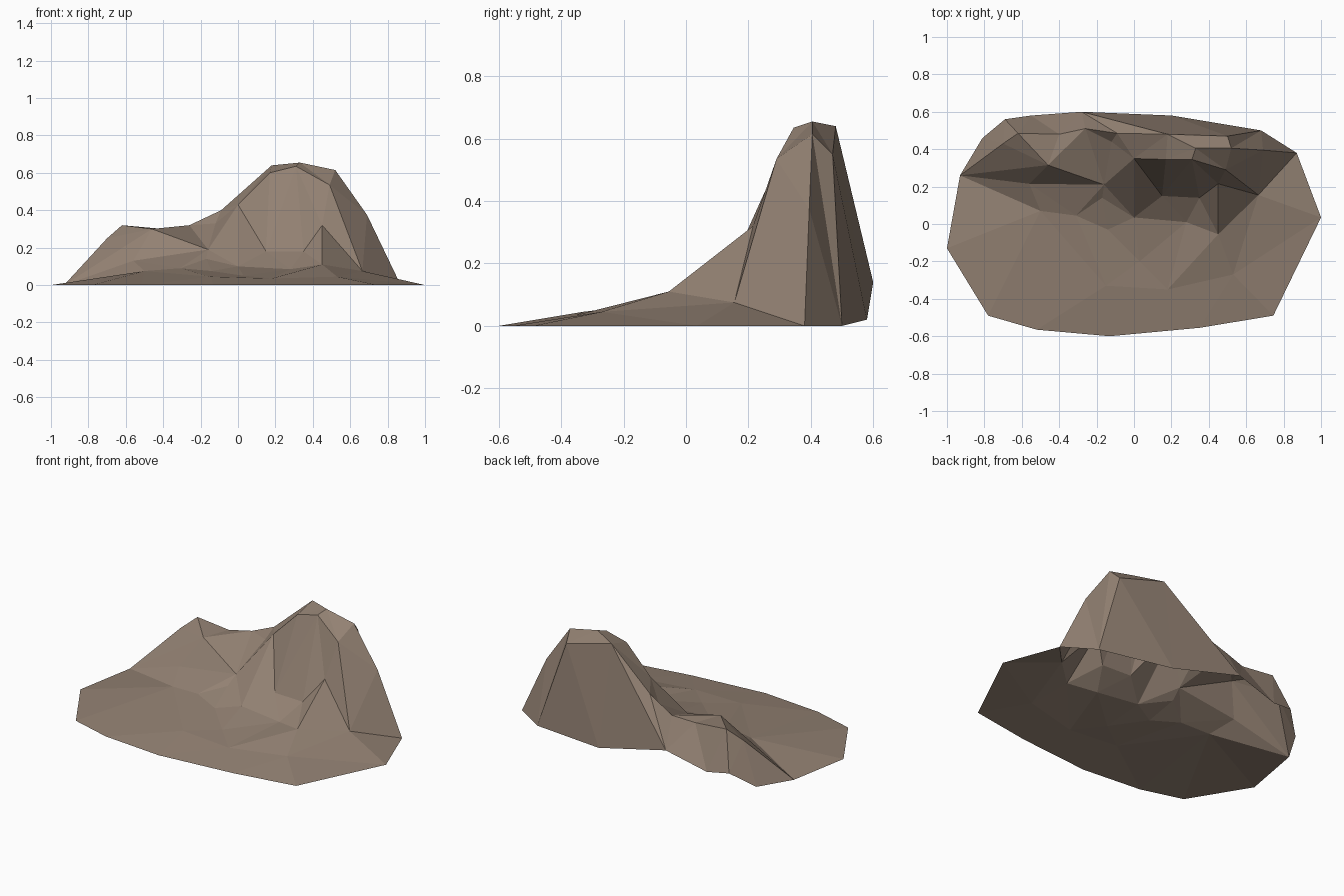
import bpy
import bmesh
from mathutils import Vector
from mathutils.geometry import delaunay_2d_cdt

if "Cube" in bpy.data.objects:
    bpy.data.objects.remove(bpy.data.objects["Cube"])

# Material
rock = bpy.data.materials.new("brown_rock")
rock.diffuse_color = (0.29, 0.22, 0.17, 1)
rock.use_nodes = True
rock.node_tree.nodes["Principled BSDF"].inputs["Base Color"].default_value = rock.diffuse_color

# Foot of the mound, running round the edge
outline = [(-1, -.13, 0), (-.78, -.49, 0), (-.52, -.565, 0), (-.13, -.6, 0),
           (.35, -.555, 0), (.745, -.49, 0), (1, .035, 0), (.87, .38, 0),
           (.68, .5, 0), (.2, .58, .02), (-.28, .6, .14), (-.55, .58, .07),
           (-.69, .56, .09), (-.81, .46, 0), (-.93, .26, 0)]

# Shared landmarks
saddle = (-.16, .21, .19)
left_end, right_end = outline[14], outline[7]
shoulder = (.665, .155, .075)
back_peak = (.18, .48, .64)
spur_top = (.45, .215, .32)
notch = (-.12, .44, .33)
left_front = (-.46, .315, .3)
left_peak = (-.62, .485, .32)
neck = (-.09, .485, .4)

# Ridge lines that the surface must fold along
ridges = [
    # front rim and crest of the tall peak
    [saddle, (0, .35, .43), (.17, .345, .6), (.31, .345, .635),
     (.49, .29, .535), shoulder, right_end],
    [neck, back_peak, (.33, .405, .655), (.52, .405, .615),
     (.69, .395, .375), right_end],
    [back_peak, (.5, .47, .55), outline[8]],
    [outline[10], back_peak],
    [outline[10], neck],
    # low left peak and the hollow behind the saddle
    [left_end, (-.7, .43, .25), left_peak, (-.4, .48, .3),
     (-.26, .51, .32), neck],
    [left_peak, left_front, saddle, notch, neck],
    [left_end, left_front],
    [left_peak, outline[12]],
    # bench along the front foot of the wall
    [left_end, (-.56, .215, .13), saddle],
    # spur in front of the tall peak
    [shoulder, spur_top, (.45, -.055, .11), (.53, -.27, .045)],
    [(.45, -.055, .11), shoulder],
]

# Loose bumps on the front slope
bumps = [(-.5, .07, .075), (-.31, .045, .09), (-.17, .14, .14),
         (-.14, -.03, .075), (0, .035, .1), (.15, .15, .18),
         (.28, .01, .085), (.35, .14, .18), (.03, -.2, .05),
         (-.15, -.33, .045), (.18, -.35, .035)]

points, edges = [], []


def index(p):
    if p not in points:
        points.append(p)
    return points.index(p)


border = [index(p) for p in outline]
for line in ridges:
    ids = [index(p) for p in line]
    edges += list(zip(ids, ids[1:]))
for p in bumps:
    index(p)

# Triangulate the plan, then lift every corner to its height
flat, _, faces, source, _, _ = delaunay_2d_cdt(
    [Vector(p[:2]) for p in points], edges, [border], 1, 1e-5)
bm = bmesh.new()
verts = []
for co, src in zip(flat, source):
    if src:
        z = points[src[0]][2]
    else:  # crossing of two ridges: take the nearest height
        z = min(points, key=lambda p: (Vector(p[:2]) - co).length)[2]
    verts.append(bm.verts.new((co.x, co.y, z)))
for f in faces:
    bm.faces.new([verts[i] for i in f])
bm.normal_update()
for f in bm.faces:
    if f.normal.z < 0:
        f.normal_flip()

mesh = bpy.data.meshes.new("rocky_mound")
bm.to_mesh(mesh)
bm.free()
mesh.materials.append(rock)
mound = bpy.data.objects.new("rocky_mound", mesh)
bpy.context.collection.objects.link(mound)
